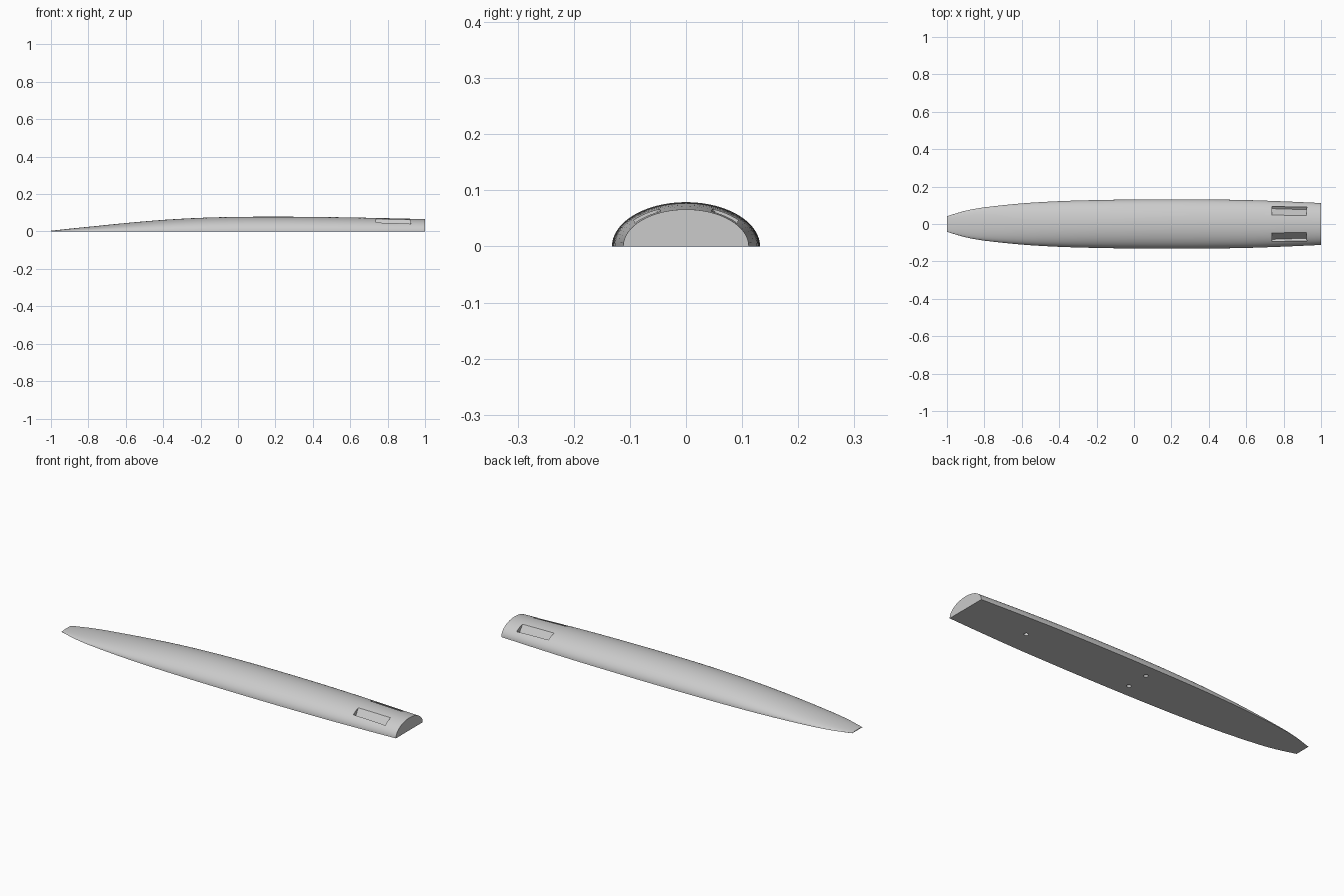
import bpy
import bmesh
import math
from mathutils import Matrix, Vector

cube = bpy.data.objects.get("Cube")
if cube:
    bpy.data.objects.remove(cube, do_unlink=True)

# One flat grey for the whole body
grey = bpy.data.materials.new("plain_grey")
grey.use_nodes = True
colour = (0.6, 0.6, 0.6, 1)
grey.diffuse_color = colour
grey.node_tree.nodes["Principled BSDF"].inputs["Base Color"].default_value = colour

# Stations along the hull: x, half width, height
STATIONS = [
    (-1.0, 0.042, 0.004), (-0.9, 0.071, 0.015), (-0.8, 0.089, 0.025),
    (-0.6, 0.110, 0.045), (-0.4, 0.122, 0.062), (-0.2, 0.128, 0.073),
    (0.0, 0.131, 0.078), (0.2, 0.132, 0.079), (0.4, 0.131, 0.078),
    (0.6, 0.128, 0.075), (0.8, 0.121, 0.071), (1.0, 0.112, 0.066),
]
ARC = 32
STEPS = 4


def refined(points):
    """Smooth curve through the stations."""
    pts = [Vector(p) for p in points]
    last = len(pts) - 1

    def tangent(i):
        a, b = pts[max(i - 1, 0)], pts[min(i + 1, last)]
        return (b - a) / (b.x - a.x)

    out = []
    for i in range(last):
        a, b = pts[i], pts[i + 1]
        span = b.x - a.x
        for k in range(STEPS):
            t = k / STEPS
            s = t * t * (3 - 2 * t)
            out.append(a.lerp(b, s) + tangent(i) * span * t * (1 - t) ** 2
                       - tangent(i + 1) * span * t * t * (1 - t))
    return out + [pts[-1]]


def new_object(name, bm):
    bmesh.ops.recalc_face_normals(bm, faces=bm.faces)
    mesh = bpy.data.meshes.new(name)
    bm.to_mesh(mesh)
    bm.free()
    mesh.materials.append(grey)
    obj = bpy.data.objects.new(name, mesh)
    bpy.context.collection.objects.link(obj)
    return obj


# Half-elliptical hull with a flat underside and flat ends
bm = bmesh.new()
rings = []
for x, w, h in refined(STATIONS):
    angles = [math.pi * i / ARC for i in range(ARC + 1)]
    rings.append([bm.verts.new((x, w * math.cos(a), h * math.sin(a))) for a in angles])
for r, s in zip(rings, rings[1:]):
    for i in range(ARC):
        bm.faces.new((r[i], r[i + 1], s[i + 1], s[i]))
    bm.faces.new((r[0], s[0], s[-1], r[-1]))
bm.faces.new(rings[0])
bm.faces.new(rings[-1])
hull = new_object("hull", bm)

cutters = []

# Twin slots near the tail, leaning inward and following the hull sides
for side, name in ((1, "left_slot_cutter"), (-1, "right_slot_cutter")):
    bm = bmesh.new()
    place = (Matrix.Translation((0.83, side * 0.067, 0.058))
             @ Matrix.Rotation(-side * 0.03, 4, "Z")
             @ Matrix.Rotation(side * math.radians(35), 4, "X")
             @ Matrix.Diagonal((0.186, 0.026, 0.08, 1)))
    bmesh.ops.create_cube(bm, size=1, matrix=place)
    cutters.append(new_object(name, bm))

# Three small round sockets in the underside
for i, (x, y) in enumerate([(0.64, 0), (-0.02, 0.06), (-0.02, -0.06)]):
    bm = bmesh.new()
    bmesh.ops.create_cone(bm, cap_ends=True, segments=20, radius1=0.011, radius2=0.011,
                          depth=0.05, matrix=Matrix.Translation((x, y, 0)))
    cutters.append(new_object(f"socket_cutter_{i + 1}", bm))

# Cut the openings, then remove the cutters
bpy.context.view_layer.objects.active = hull
hull.select_set(True)
for cutter in cutters:
    cutter.hide_render = True
    mod = hull.modifiers.new("cut", "BOOLEAN")
    mod.operation = "DIFFERENCE"
    mod.solver = "EXACT"
    mod.object = cutter
    bpy.ops.object.modifier_apply(modifier=mod.name)
    bpy.data.objects.remove(cutter, do_unlink=True)

# Smooth skin with crisp edges
bpy.ops.object.shade_smooth_by_angle(angle=math.radians(30))
